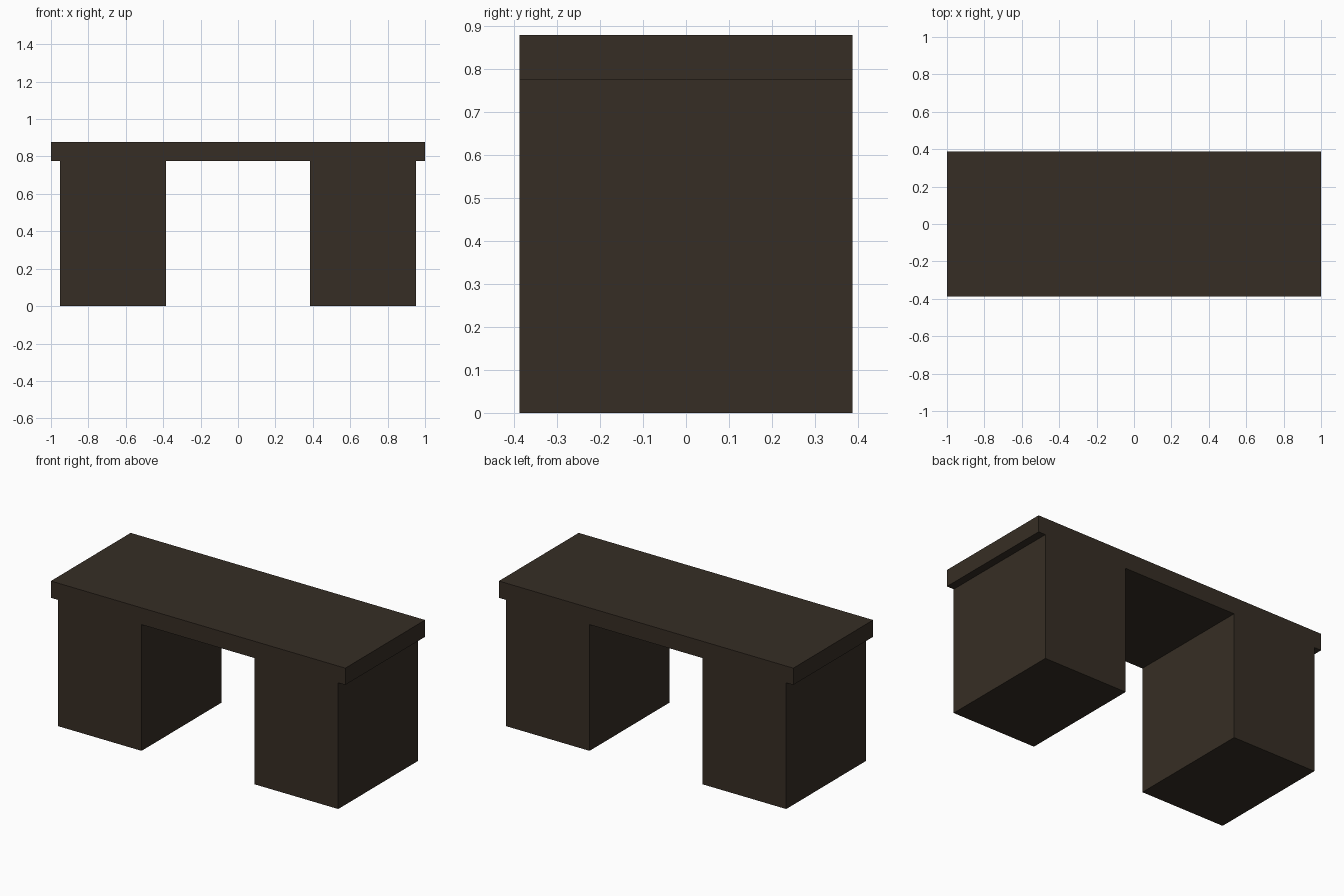
import bpy

if "Cube" in bpy.data.objects:
    bpy.data.objects.remove(bpy.data.objects["Cube"])

# One dark wood colour for the whole desk
wood = bpy.data.materials.new("dark_brown_wood")
wood.diffuse_color = (0.037, 0.027, 0.018, 1.0)
wood.use_nodes = True
wood.node_tree.nodes["Principled BSDF"].inputs["Base Color"].default_value = wood.diffuse_color

HALF_DEPTH = 0.387
UNDERSIDE = 0.775
HEIGHT = 0.878


def box(name, x0, x1, z0, z1):
    """Full-depth box spanning the given x and z ranges."""
    bpy.ops.mesh.primitive_cube_add(
        size=1, location=((x0 + x1) / 2, 0, (z0 + z1) / 2))
    ob = bpy.context.object
    ob.name = name
    ob.scale = (x1 - x0, 2 * HALF_DEPTH, z1 - z0)
    bpy.ops.object.transform_apply(location=False, rotation=False, scale=True)
    ob.data.materials.append(wood)
    return ob


# Overhanging slab top
box("desk_top", -1.0, 1.0, UNDERSIDE, HEIGHT)

# Two solid pedestals, flush with the top at front and back
box("left_pedestal", -0.952, -0.384, 0.0, UNDERSIDE)
box("right_pedestal", 0.384, 0.952, 0.0, UNDERSIDE)
